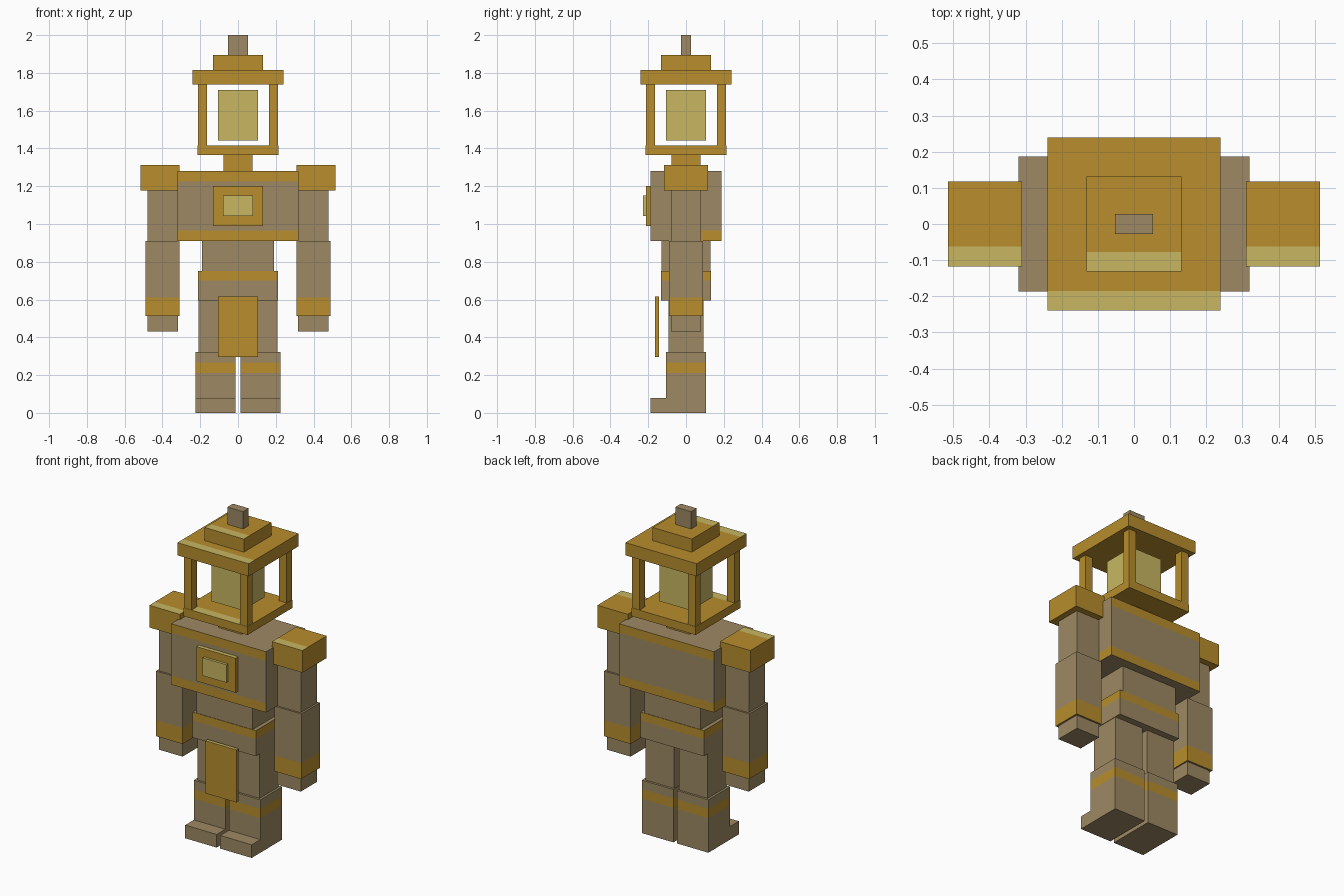
import bpy, bmesh
from mathutils import Vector

if "Cube" in bpy.data.objects:
    bpy.data.objects.remove(bpy.data.objects["Cube"])


def material(name, rgb):
    m = bpy.data.materials.new(name)
    m.diffuse_color = (*rgb, 1.0)
    m.use_nodes = True
    m.node_tree.nodes["Principled BSDF"].inputs["Base Color"].default_value = m.diffuse_color
    return m


BROWN, GOLD, PALE = 0, 1, 2
MATS = [material("worn_brown", (0.342, 0.250, 0.125)),
        material("antique_gold", (0.479, 0.270, 0.026)),
        material("pale_glow", (0.578, 0.474, 0.122))]
STRIP = 0.055  # depth of the pale highlight on gold ledges


def box(name, x, y, z, color, cuts=(), rule=None):
    """Box from ranges; cuts are (axis, value); rule(centre, normal) gives a colour or None."""
    bm = bmesh.new()
    bmesh.ops.create_cube(bm, size=1)
    for v in bm.verts:
        v.co = Vector([r[0] if c < 0 else r[1] for c, r in zip(v.co, (x, y, z))])
    for axis, value in cuts:
        normal, point = Vector(), Vector()
        normal[axis], point[axis] = 1, value
        bmesh.ops.bisect_plane(bm, geom=bm.verts[:] + bm.edges[:] + bm.faces[:],
                               plane_co=point, plane_no=normal)
    bm.normal_update()
    for f in bm.faces:
        f.material_index = color
        if rule:
            c = rule(f.calc_center_median(), f.normal)
            if c is not None:
                f.material_index = c
    me = bpy.data.meshes.new(name)
    bm.to_mesh(me)
    bm.free()
    for m in MATS:
        me.materials.append(m)
    ob = bpy.data.objects.new(name, me)
    bpy.context.collection.objects.link(ob)
    return ob


def sym(r):
    return (-r, r)


def banded(name, x, y, z, low, high):
    """Brown box with a gold band around its sides."""
    cuts = [(2, h) for h in (low, high) if z[0] < h < z[1]]
    return box(name, x, y, z, BROWN, cuts,
               lambda c, n: GOLD if abs(n.z) < 0.5 and low < c.z < high else None)


def ledge(name, x, y, z):
    """Gold box whose top has a pale strip along the front."""
    edge = y[0] + STRIP
    return box(name, x, y, z, GOLD, [(1, edge)] if edge < y[1] else [],
               lambda c, n: PALE if n.z > 0.5 and c.y < edge else None)


# Lantern head
ledge("lantern_base", sym(0.215), sym(0.215), (1.365, 1.415))
for sx in (-1, 1):
    for sy in (-1, 1):
        box("lantern_post", sorted((sx * 0.163, sx * 0.213)),
            sorted((sy * 0.163, sy * 0.213)), (1.415, 1.74), GOLD)
box("lantern_light", sym(0.105), sym(0.105), (1.443, 1.71), PALE)
ledge("lantern_roof", sym(0.24), sym(0.24), (1.738, 1.815))
ledge("roof_cap", sym(0.132), sym(0.132), (1.815, 1.895))
box("roof_stem", sym(0.053), sym(0.027), (1.895, 2.0), BROWN)
box("neck", sym(0.078), sym(0.078), (1.28, 1.365), GOLD)


# Torso
def chest_bands(c, n):
    if abs(n.y) > 0.5 and (c.z > 1.225 or c.z < 0.965):
        return GOLD
    if abs(n.x) > 0.5 and c.z < 0.965 and c.y > -0.08:
        return GOLD


box("chest", sym(0.32), sym(0.187), (0.91, 1.28), BROWN,
    [(2, 0.965), (2, 1.225), (1, -0.08)], chest_bands)
ledge("chest_plate", sym(0.132), (-0.211, -0.187), (0.99, 1.20))
box("chest_lamp", sym(0.08), (-0.227, -0.211), (1.043, 1.152), PALE)
box("waist", sym(0.19), sym(0.13), (0.75, 0.91), BROWN)
banded("hips", sym(0.213), sym(0.133), (0.595, 0.75), 0.70, 0.75)
ledge("front_flap", sym(0.105), (-0.165, -0.144), (0.297, 0.617))

# Arms and legs, repeated on both sides
for side, s in (("left", -1), ("right", 1)):
    def span(a, b):
        return sorted((s * a, s * b))
    ledge(side + "_shoulder", span(0.31, 0.515), sym(0.117), (1.178, 1.313))
    box(side + "_upper_arm", span(0.32, 0.478), sym(0.079), (0.91, 1.178), BROWN)
    banded(side + "_forearm", span(0.31, 0.489), sym(0.09), (0.513, 0.91), 0.513, 0.61)
    box(side + "_hand", span(0.318, 0.478), sym(0.079), (0.43, 0.513), BROWN)
    box(side + "_thigh", span(0.017, 0.21), sym(0.092), (0.322, 0.595), BROWN)
    banded(side + "_shin", span(0.012, 0.224), sym(0.105), (0.0, 0.322), 0.21, 0.267)
    box(side + "_foot", span(0.012, 0.224), (-0.188, -0.105), (0.0, 0.08), BROWN)
